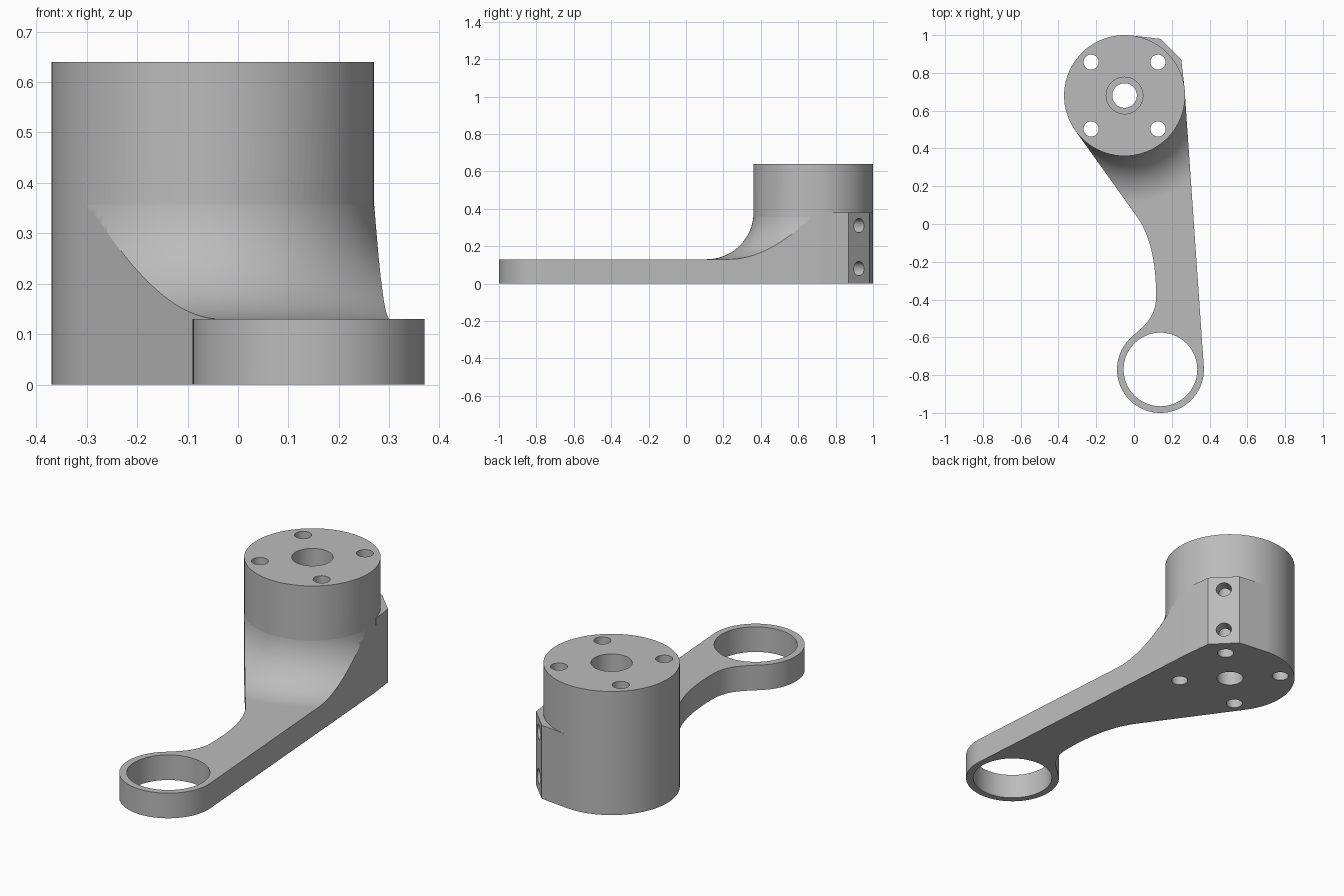
import bpy, bmesh
from math import sin, cos, radians, pi
from mathutils import Vector, Matrix
from mathutils.geometry import interpolate_bezier

if "Cube" in bpy.data.objects:
    bpy.data.objects.remove(bpy.data.objects["Cube"], do_unlink=True)

HUB = Vector((-0.05, 0.68))      # centre of the tall hub
RING = Vector((0.14, -0.77))     # centre of the end ring
HUB_R, RING_R = 0.32, 0.23
HUB_H, BOSS_H, ARM_H = 0.64, 0.38, 0.13
LOW = -0.1                       # parts run below the floor, then are trimmed

metal = bpy.data.materials.new("grey_metal")
metal.use_nodes = True
metal.diffuse_color = (0.5, 0.5, 0.5, 1)
metal.node_tree.nodes["Principled BSDF"].inputs["Base Color"].default_value = (0.5, 0.5, 0.5, 1)


def finish(name, bm):
    bmesh.ops.recalc_face_normals(bm, faces=bm.faces[:])
    mesh = bpy.data.meshes.new(name)
    bm.to_mesh(mesh)
    bm.free()
    mesh.materials.append(metal)
    obj = bpy.data.objects.new(name, mesh)
    bpy.context.collection.objects.link(obj)
    return obj


def prism(name, points, z0, z1):
    bm = bmesh.new()
    face = bm.faces.new([bm.verts.new((x, y, z0)) for x, y in points])
    new = bmesh.ops.extrude_face_region(bm, geom=[face])["geom"]
    bmesh.ops.translate(bm, vec=(0, 0, z1 - z0),
                        verts=[v for v in new if isinstance(v, bmesh.types.BMVert)])
    return finish(name, bm)


def arc(centre, r, start, end, steps):
    angles = [radians(start + (end - start) * i / steps) for i in range(steps + 1)]
    return [(centre.x + r * cos(a), centre.y + r * sin(a)) for a in angles]


def cylinder(name, centre, r, z0, z1, sides=64):
    return prism(name, arc(centre, r, 0, 360, sides)[:-1], z0, z1)


def revolve(name, profile, centre, steps):
    bm = bmesh.new()
    verts = [bm.verts.new((centre.x + r, centre.y, z)) for r, z in profile]
    edges = [bm.edges.new(pair) for pair in zip(verts, verts[1:])]
    bmesh.ops.spin(bm, geom=verts + edges, cent=(*centre, 0), axis=(0, 0, 1),
                   angle=2 * pi, steps=steps)
    bmesh.ops.remove_doubles(bm, verts=bm.verts[:], dist=0.00005)
    return finish(name, bm)


def combine(target, other, operation):
    mod = target.modifiers.new(operation.lower(), "BOOLEAN")
    mod.operation, mod.object, mod.solver = operation, other, "EXACT"
    bpy.context.view_layer.objects.active = target
    bpy.ops.object.modifier_apply(modifier=mod.name)
    bpy.data.objects.remove(other, do_unlink=True)


# Arm plate that sweeps up to the hub in a round fillet
fillet = [(0.57 - 0.251 * cos(radians(t)), BOSS_H - 0.25 * sin(radians(t)))
          for t in range(2, 91, 4)]
profile = [(0, LOW), (2.2, LOW), (2.2, ARM_H)] + fillet[::-1] + [(0, fillet[0][1])]
body = revolve("bracket", profile, HUB, 128)

# Flat-topped boss behind the hub
boss = prism("boss", [(-0.05, 0.75), (0.5, 0.75), (0.5, 1.2), (-0.05, 1.2)], 0.05, BOSS_H)
combine(body, boss, "UNION")

# Outline seen from above: ring end, straight side, chamfered boss, curved side
waist = [((0.015, 0.04), (0.10, -0.078), (0.117, -0.25), (0.117, -0.38)),
         ((0.117, -0.38), (0.117, -0.48), (0.07, -0.53), (-0.005, -0.59))]
outline = [(0.27, 0.68), (0.268, 0.717), (0.25, 0.87), (0.14, 0.98),
           (-0.0126, 0.998), (-0.1, 0.75), (-0.2, 0.65), (-0.31, 0.493)]
for curve in waist:
    a, h1, h2, b = (Vector((*p, 0)) for p in curve)
    outline += [(p.x, p.y) for p in interpolate_bezier(a, h1, h2, b, 17)[:-1]]
outline += arc(RING, RING_R, 128.8, 364, 64)
combine(body, prism("outline", outline, LOW - 0.1, 1), "INTERSECT")

# Hub, then trim everything level with the floor
combine(body, cylinder("hub", HUB, HUB_R, LOW - 0.02, HUB_H, 128), "UNION")
floor = prism("floor", [(-2, -2), (2, -2), (2, 2), (-2, 2)], -1, 0)
combine(body, floor, "DIFFERENCE")

# Ring opening, stepped centre bore and four bolt holes
holes = [(RING, 0.195, -0.2), (HUB, 0.065, -0.2), (HUB, 0.097, ARM_H)]
holes += [(HUB + Vector((sx, sy)) * 0.177, 0.04, -0.2) for sx in (-1, 1) for sy in (-1, 1)]
for centre, r, z0 in holes:
    combine(body, cylinder("hole", centre, r, z0, 1), "DIFFERENCE")

# Two screw holes in the chamfered face of the boss
bolt = HUB + Vector((1, 1)) * 0.177
for z in (0.08, 0.31):
    drill = cylinder("drill", Vector((0, 0)), 0.038, 0, 0.3, 48)
    drill.data.transform(Matrix.Translation((*bolt, z))
                         @ Matrix.Rotation(radians(45), 4, "Z")
                         @ Matrix.Rotation(radians(90), 4, "Y"))
    combine(body, drill, "DIFFERENCE")

# Smooth round walls, crisp edges
bpy.ops.object.select_all(action="DESELECT")
body.select_set(True)
bpy.context.view_layer.objects.active = body
bpy.ops.object.shade_smooth_by_angle(angle=radians(25))
body.modifiers.new("flat_faces", "WEIGHTED_NORMAL").keep_sharp = True
